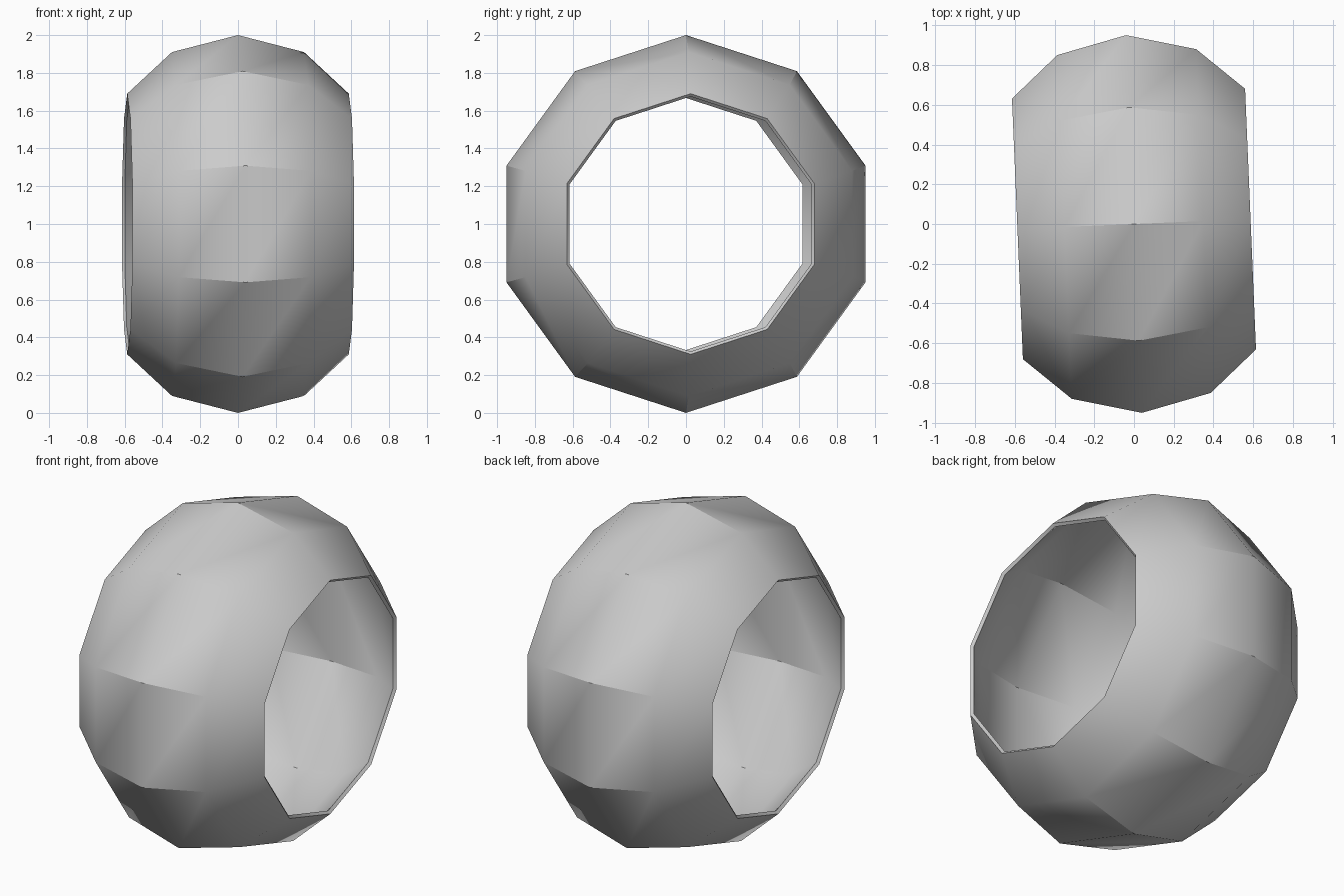
import bpy, bmesh, math

if "Cube" in bpy.data.objects:
    bpy.data.objects.remove(bpy.data.objects["Cube"])

SIDES = 10
HALF_WIDTH = 0.587

# Plain grey material
grey = bpy.data.materials.new("plain grey")
grey.use_nodes = True
colour = (0.6, 0.6, 0.6, 1)
grey.diffuse_color = colour
grey.node_tree.nodes["Principled BSDF"].inputs["Base Color"].default_value = colour

# Band: half profile (x, radius) mirrored across the middle, then spun about x
half = [(0.35, 0.91), (HALF_WIDTH, 0.69)]
profile = [(-x, r) for x, r in reversed(half)] + [(0, 1)] + half

bm = bmesh.new()
rings = []
for x, r in profile:
    angles = [2 * math.pi * i / SIDES for i in range(SIDES)]
    rings.append([bm.verts.new((x, r * math.sin(a), r * math.cos(a))) for a in angles])
for a, b in zip(rings, rings[1:]):
    for i in range(SIDES):
        j = (i + 1) % SIDES
        bm.faces.new((a[i], b[i], b[j], a[j]))
bmesh.ops.recalc_face_normals(bm, faces=bm.faces)
# Make sure the shell faces outward
f = bm.faces[:][0]
c = f.calc_center_median()
if f.normal.y * c.y + f.normal.z * c.z < 0:
    bmesh.ops.reverse_faces(bm, faces=bm.faces[:])

mesh = bpy.data.meshes.new("ring_band")
bm.to_mesh(mesh)
bm.free()
band = bpy.data.objects.new("ring_band", mesh)
bpy.context.collection.objects.link(band)
mesh.materials.append(grey)

# Slight turn about the vertical axis
band.location.z = 1
band.rotation_euler.z = math.radians(2.4)

# Thin wall, growing inward
wall = band.modifiers.new("wall", 'SOLIDIFY')
wall.thickness = 0.02
wall.offset = -1
wall.use_even_offset = True

bpy.context.view_layer.objects.active = band
band.select_set(True)
bpy.ops.object.modifier_apply(modifier="wall")
bpy.ops.object.shade_smooth_by_angle(angle=math.radians(30))
